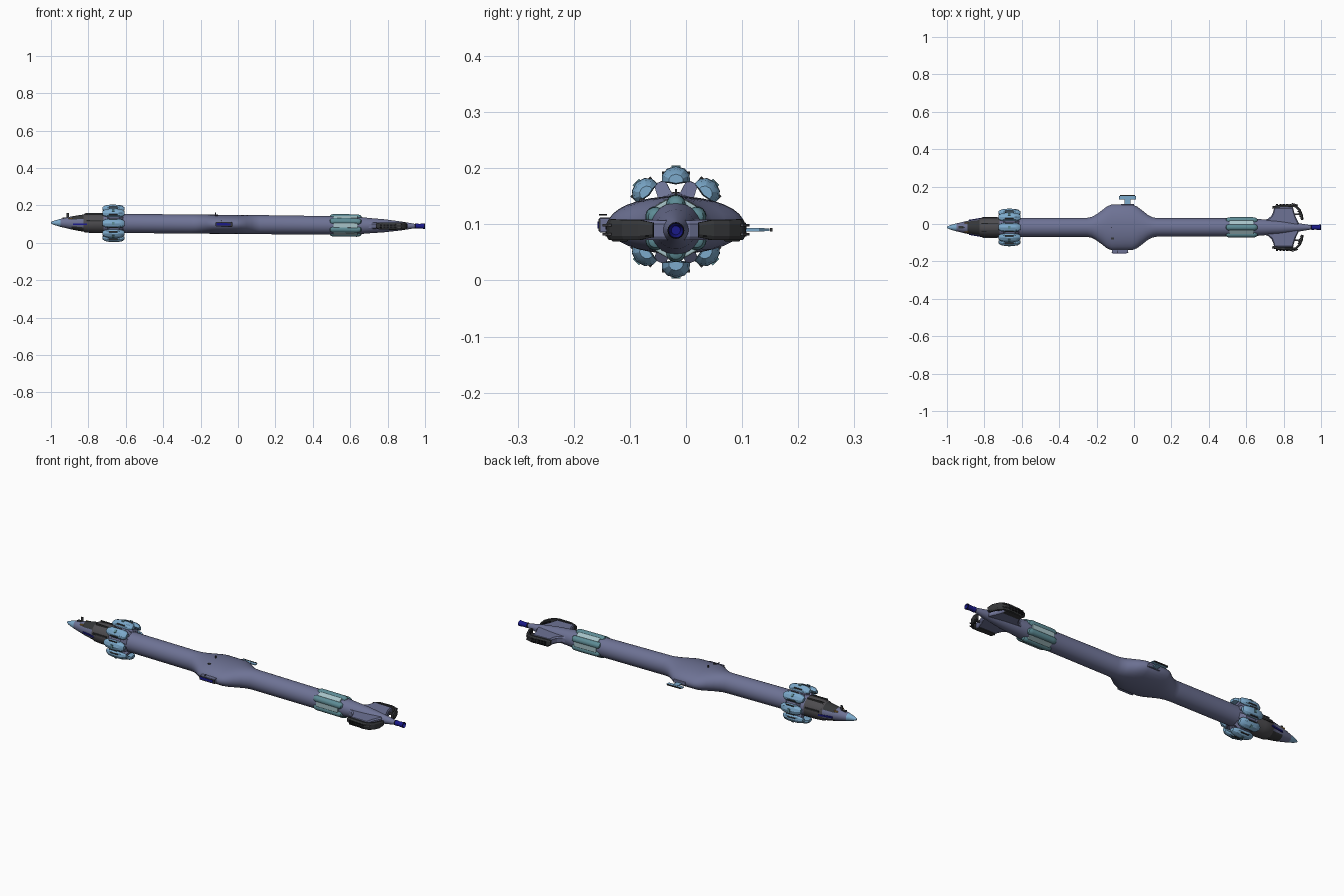
import bpy, bmesh, math
from math import sin, cos, pi, radians
from mathutils import Matrix, Vector

old = bpy.data.objects.get("Cube")
if old:
    bpy.data.objects.remove(old, do_unlink=True)


def material(name, r, g, b):
    m = bpy.data.materials.new(name)
    m.use_nodes = True
    m.diffuse_color = (r, g, b, 1)
    m.node_tree.nodes["Principled BSDF"].inputs["Base Color"].default_value = (r, g, b, 1)
    return m


SLATE = material("slate hull", 0.155, 0.17, 0.30)
BLUE = material("light blue", 0.20, 0.40, 0.60)
TEAL = material("teal", 0.11, 0.26, 0.30)
PALE = material("pale teal", 0.38, 0.54, 0.57)
DARK = material("dark grey", 0.035, 0.037, 0.04)
BAND = material("warm grey", 0.075, 0.073, 0.08)
NAVY = material("navy glass", 0.01, 0.01, 0.25)
WHITE = material("off white", 0.70, 0.74, 0.76)
BLACK = material("black", 0.008, 0.008, 0.01)
AMBER = material("amber", 0.45, 0.25, 0.05)

# Everything is built round the x axis, then moved onto the slightly tilted centre line
PLACE = Matrix(((1, 0, 0, 0), (0, 1, 0, -0.018), (-0.009, 0, 1, 0.098), (0, 0, 0, 1)))


def finish(bm, name, mats, smooth=35):
    bmesh.ops.recalc_face_normals(bm, faces=bm.faces)
    me = bpy.data.meshes.new(name)
    bm.to_mesh(me)
    bm.free()
    me.transform(PLACE)
    for m in mats if isinstance(mats, list) else [mats]:
        me.materials.append(m)
    ob = bpy.data.objects.new(name, me)
    bpy.context.collection.objects.link(ob)
    if smooth:
        bpy.ops.object.select_all(action='DESELECT')
        ob.select_set(True)
        bpy.context.view_layer.objects.active = ob
        bpy.ops.object.shade_smooth_by_angle(angle=radians(smooth))
    return ob


def loft(name, rings, mats, rule=None, turn=0, smooth=35):
    """Skin closed rings of points; rule picks the material from a face centre."""
    bm = bmesh.new()
    rows = [[bm.verts.new(p) for p in ring] for ring in rings]
    n = len(rows[0])
    for a, b in zip(rows, rows[1:]):
        for i in range(n):
            j = (i + 1) % n
            bm.faces.new((a[i], a[j], b[j], b[i]))
    bm.faces.new(rows[0])
    bm.faces.new(rows[-1])
    if rule:
        for f in bm.faces:
            f.material_index = rule(f.calc_center_median())
    bmesh.ops.transform(bm, matrix=Matrix.Rotation(turn, 4, 'X'), verts=bm.verts)
    return finish(bm, name, mats, smooth)


def oval(x, ry, rz, n=32, y=0, z=0):
    return [(x, y + ry * cos(2 * pi * i / n), z + rz * sin(2 * pi * i / n)) for i in range(n)]


def box(name, centre, size, mat, turn=0, bevel=0, yaw=0):
    bm = bmesh.new()
    bmesh.ops.create_cube(bm, size=1)
    bmesh.ops.scale(bm, vec=size, verts=bm.verts)
    if bevel:
        bmesh.ops.bevel(bm, geom=bm.edges[:], offset=bevel, segments=2, affect='EDGES', profile=0.5)
    m = Matrix.Rotation(turn, 4, 'X') @ Matrix.Translation(centre) @ Matrix.Rotation(yaw, 4, 'Z')
    bmesh.ops.transform(bm, matrix=m, verts=bm.verts)
    return finish(bm, name, mat, 0)


# Main hull: round tube swelling sideways into the middle section, tapering at the tail
swell = [(-0.25, 0.051), (-0.225, 0.056), (-0.2, 0.07), (-0.17, 0.092), (-0.145, 0.112), (-0.12, 0.122),
         (-0.01, 0.122), (0.015, 0.112), (0.045, 0.09), (0.075, 0.066), (0.1, 0.054), (0.12, 0.05)]
hull = [(-0.72, 0.051, 0.051)] + [(x, w, 0.051) for x, w in swell]
hull += [(0.5, 0.049, 0.049), (0.65, 0.046, 0.046), (0.7, 0.042, 0.041), (0.78, 0.036, 0.035),
         (0.87, 0.024, 0.024), (0.95, 0.011, 0.011)]
loft("main_hull", [oval(*s) for s in hull], SLATE)

# Nose: light tip, slate middle with a dark back, wide warm grey collar
nose = [(-1, 0.004), (-0.985, 0.011), (-0.95, 0.021), (-0.92, 0.028), (-0.89, 0.035), (-0.85, 0.042),
        (-0.825, 0.046), (-0.82, 0.05), (-0.77, 0.053), (-0.72, 0.053)]


def nose_colour(c):
    if c.x < -0.955:
        return 1
    if c.x > -0.825:
        return 2
    return 3 if c.x > -0.89 and abs(c.z) > 0.022 else 0


loft("nose", [oval(x, r, r, 24) for x, r in nose], [SLATE, BLUE, BAND, DARK], nose_colour)
for s in (-1, 1):
    box("nose_window", (-0.845, s * 0.0425, -0.006), (0.075, 0.008, 0.008), NAVY, yaw=-s * -0.16)
    box("nose_light", (-0.895, s * 0.024, 0.024), (0.02, 0.006, 0.006), AMBER, turn=0)
    box("collar_rail", (-0.77, s * 0.053, 0.012), (0.08, 0.006, 0.008), DARK)
    box("collar_ridge", (-0.77, s * 0.02, 0.05), (0.09, 0.006, 0.008), DARK)
box("nose_top_panel", (-0.925, 0, 0.027), (0.025, 0.014, 0.006), DARK)
box("nose_sensor", (-0.91, 0, 0.04), (0.012, 0.004, 0.024), DARK)

# Ring of eight domed habitat lobes with struts and a thin hoop
dome = [(-0.025, 0), (-0.0245, 0.012), (-0.016, 0.023), (0, 0.028), (0.016, 0.023), (0.0245, 0.012), (0.025, 0), (0, -0.005)]
taper = [(-0.725, 0.5, 0.5), (-0.71, 0.86, 0.84), (-0.69, 1, 0.97), (-0.665, 1, 1),
         (-0.64, 1, 0.97), (-0.62, 0.86, 0.84), (-0.607, 0.5, 0.5)]
for k in range(8):
    a = k * pi / 4
    loft("habitat_lobe", [[(x, t * w, 0.072 + r * h) for t, r in dome] for x, w, h in taper], BLUE, turn=a, smooth=28)
    for s in (-1, 1):
        box("lobe_window", (-0.667, s * 0.0225, 0.087), (0.045, 0.005, 0.005), DARK, turn=a)
    box("lobe_slot", (-0.667, 0, 0.099), (0.012, 0.016, 0.004), TEAL, turn=a)
    wedge = [(-0.7, 0.045), (-0.61, 0.045), (-0.635, 0.077), (-0.69, 0.077)]
    loft("ring_strut", [[(x, y * (1.5 - r * 8), r) for x, r in wedge] for y in (-0.012, 0.012)],
         SLATE, turn=a + pi / 8, smooth=0)

bm = bmesh.new()
loops = []
for x, r in ((-0.69, 0.072), (-0.645, 0.072), (-0.645, 0.077), (-0.69, 0.077)):
    loops.append([bm.verts.new(p) for p in oval(x, r, r, 48)])
for a, b in zip(loops, loops[1:] + loops[:1]):
    for i in range(48):
        j = (i + 1) % 48
        bm.faces.new((a[i], a[j], b[j], b[i]))
finish(bm, "ring_hoop", WHITE)

# Six fuel capsules round the rear hull with pale panels between them
for k in range(6):
    a = k * pi / 3
    ends = [(0.49, 0.35), (0.494, 0.7), (0.505, 0.95), (0.515, 1), (0.635, 1), (0.645, 0.95), (0.656, 0.7), (0.66, 0.35)]
    loft("fuel_capsule", [oval(x, 0.018 * s, 0.018 * s, 16, z=0.042) for x, s in ends], TEAL, turn=a)
    box("capsule_panel", (0.575, 0, 0.047), (0.13, 0.026, 0.012), PALE, turn=a + pi / 6, bevel=0.003)

# Tail wing: thin flared slab through the hull
plan = [(0.69, 0.038), (0.715, 0.045), (0.735, 0.062), (0.745, 0.085), (0.75, 0.108),
        (0.85, 0.108), (0.855, 0.085), (0.865, 0.055), (0.88, 0.025)]
outline = plan + [(x, -y) for x, y in reversed(plan)]
loft("tail_wing", [[(0.8 + (x - 0.8) * s, y * s, z) for x, y in outline]
                   for z, s in ((-0.018, 0.95), (-0.012, 1), (0.01, 1), (0.017, 0.93))], SLATE, smooth=0)

# Engine shells: curved dark bands wrapping the wing tips, with slotted faces
path = [(0.74, 0.105), (0.77, 0.113), (0.84, 0.117), (0.865, 0.112), (0.885, 0.092), (0.896, 0.066), (0.9, 0.04)]
for side in (-1, 1):
    rings = []
    for i, (x, y) in enumerate(path):
        p, q = path[max(i - 1, 0)], path[min(i + 1, len(path) - 1)]
        d = Vector((q[0] - p[0], q[1] - p[1])).normalized()
        h = 0.013 if i in (0, len(path) - 1) else 0.018
        sect = [(-0.006, -h), (0.003, -h), (0.007, -h * 0.6), (0.007, h * 0.6), (0.003, h), (-0.006, h)]
        rings.append([(x - d.y * u, side * (y + d.x * u), z) for u, z in sect])
    loft("engine_shell", rings, DARK, smooth=0)
    # Slots along the outer side and grille blocks on the rear
    for i in range(5):
        for z in (-0.008, 0.004):
            box("shell_slot", (0.765 + i * 0.018, side * 0.122, z), (0.012, 0.007, 0.008), BLACK)
            box("rear_vent", (0.897 - 0.0035 * i, side * (0.05 + 0.009 * i), z), (0.016, 0.007, 0.008),
                BLACK, yaw=side * 0.3)
    box("shell_mount", (0.8, side * 0.1, -0.012), (0.1, 0.03, 0.018), DARK, bevel=0.003)
    box("shell_brace", (0.86, side * 0.07, 0), (0.07, 0.008, 0.01), BAND)
    for z in (-0.008, 0.008):
        box("shell_fin", (0.86, side * 0.123, z), (0.035, 0.006, 0.004), BAND, yaw=-side * 0.3)

# Main thruster at the tail tip
loft("tail_thruster", [oval(x, r, r, 16) for x, r in
                       ((0.945, 0.011), (0.95, 0.014), (0.97, 0.012), (0.998, 0.015), (1, 0.013), (0.98, 0.008))],
     [NAVY, BLACK], lambda c: int(c.x < 0.955 or c.x > 0.998))

# Docking port on the front flank of the middle section
box("docking_port", (-0.075, -0.124, 0), (0.085, 0.026, 0.026), SLATE, bevel=0.003)
box("docking_frame", (-0.075, -0.136, 0), (0.09, 0.004, 0.02), DARK)
box("docking_window", (-0.078, -0.1365, 0), (0.075, 0.006, 0.012), NAVY)

# Antenna boom on the back flank
box("boom_stem", (-0.035, 0.138, -0.008), (0.03, 0.04, 0.006), BLUE)
box("boom_bar", (-0.035, 0.158, -0.008), (0.09, 0.018, 0.004), BLUE)
box("boom_edge", (-0.035, 0.17, -0.008), (0.08, 0.005, 0.006), DARK)
box("boom_base", (-0.035, 0.118, -0.004), (0.07, 0.014, 0.018), SLATE, bevel=0.003)

# Small masts on the hull
box("roof_mast", (-0.12, 0, 0.056), (0.006, 0.004, 0.016), DARK)
box("roof_pod", (-0.115, -0.06, 0.044), (0.014, 0.01, 0.006), DARK)
for z in (0.01, 0.018):
    box("flank_aerial", (-0.09, -0.13, z), (0.003, 0.014, 0.003), BLACK)
